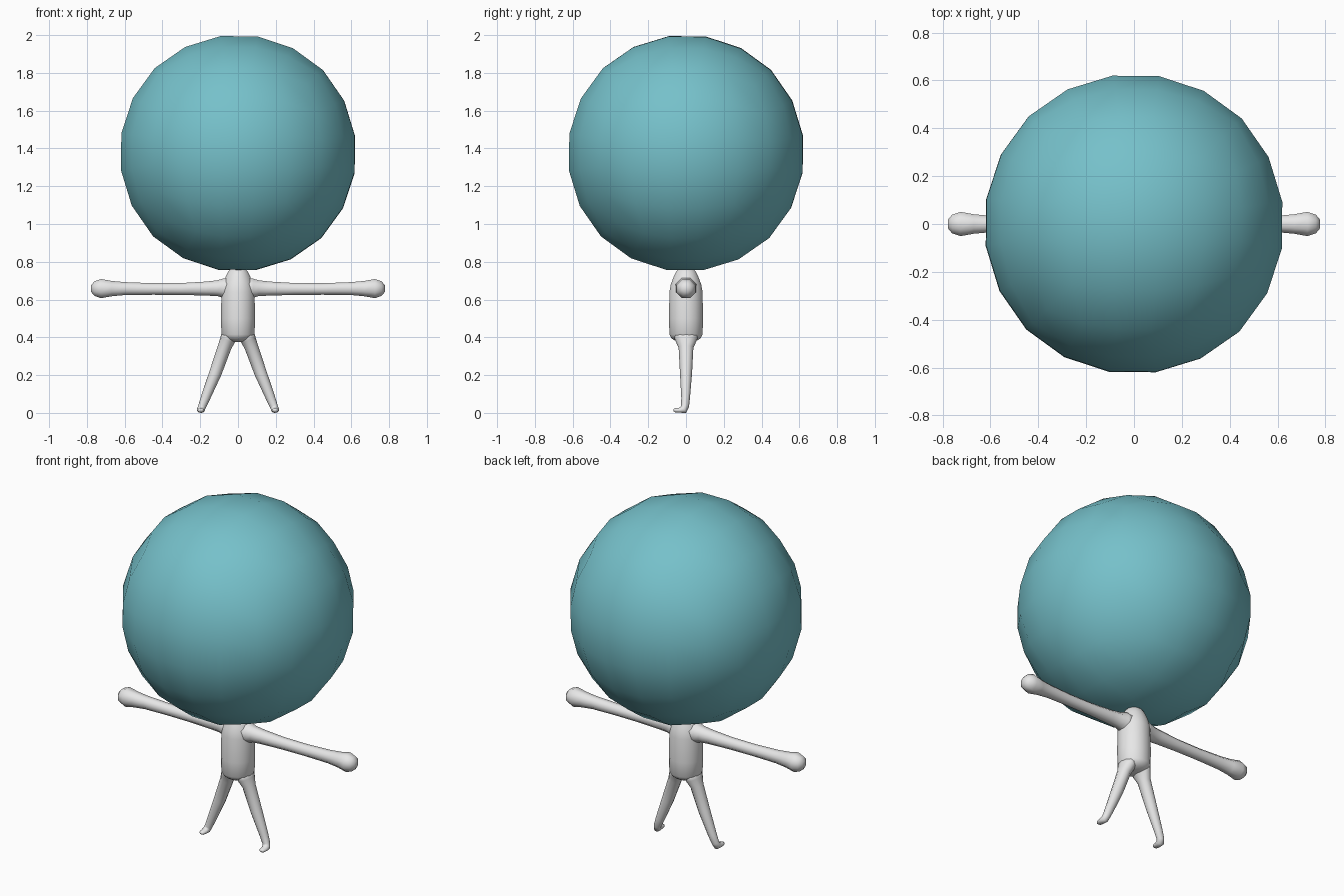
import bpy, bmesh, math
from mathutils import Vector, Euler

cube = bpy.data.objects.get("Cube")
if cube:
    bpy.data.objects.remove(cube, do_unlink=True)


def material(name, rgb):
    m = bpy.data.materials.new(name)
    m.use_nodes = True
    m.diffuse_color = (*rgb, 1)
    m.node_tree.nodes["Principled BSDF"].inputs["Base Color"].default_value = (*rgb, 1)
    return m


teal = material("teal", (0.18, 0.53, 0.59))
grey = material("pale grey", (0.8, 0.8, 0.8))


def finish(bm, name, mat):
    bmesh.ops.recalc_face_normals(bm, faces=bm.faces)
    for f in bm.faces:
        f.smooth = True
    mesh = bpy.data.meshes.new(name)
    bm.to_mesh(mesh)
    bm.free()
    mesh.materials.append(mat)
    obj = bpy.data.objects.new(name, mesh)
    bpy.context.collection.objects.link(obj)
    return obj


def loft(name, rings, sides, mat, mirror=1):
    """Tube through rings of (centre, radius along y or z, radius across)."""
    bm = bmesh.new()
    centres = [Vector((c[0] * mirror, c[1], c[2])) for c, _, _ in rings]
    loops = []
    for i, (c, ra, rb) in enumerate(rings):
        ahead = centres[min(i + 1, len(rings) - 1)]
        t = (ahead - centres[max(i - 1, 0)]).normalized()
        across = Vector((0, 1, 0)).cross(t).normalized()
        side = t.cross(across)
        angles = [math.tau * (k + 0.5) / sides for k in range(sides)]
        loops.append([bm.verts.new(centres[i] + side * ra * math.cos(a)
                                   + across * rb * math.sin(a)) for a in angles])
    for a, b in zip(loops, loops[1:]):
        for k in range(sides):
            n = (k + 1) % sides
            bm.faces.new((a[k], a[n], b[n], b[k]))
    bm.faces.new(loops[0])
    bm.faces.new(loops[-1])
    return finish(bm, name, mat)


# Giant round head: a cube grid pushed out to a sphere
STEPS, RADIUS = 5, 0.633
bm = bmesh.new()
bmesh.ops.create_cube(bm, size=2)
bmesh.ops.subdivide_edges(bm, edges=bm.edges[:], cuts=STEPS - 1, use_grid_fill=True)
for v in bm.verts:
    v.co = Vector([math.tan(c * math.pi / 4) for c in v.co]).normalized() * RADIUS
head = finish(bm, "head", teal)
head.location.z = 1.375
head.rotation_euler = Euler([math.radians(a) for a in (-0.6, 0.6, -0.6)])

# Torso with rounded hips and sloping shoulders
profile = [(0.375, 0.035), (0.383, 0.06), (0.395, 0.078), (0.415, 0.09), (0.5, 0.091),
           (0.64, 0.09), (0.68, 0.082), (0.72, 0.067), (0.75, 0.052), (0.77, 0.03)]
loft("torso", [((0, 0, z), r, r) for z, r in profile], 16, grey)

# Arms with ball hands: x, height, radius
arm = [(0.03, 0.66, 0.065), (0.08, 0.66, 0.055), (0.11, 0.66, 0.045), (0.17, 0.658, 0.04),
       (0.3, 0.656, 0.034), (0.45, 0.656, 0.033), (0.6, 0.658, 0.037),
       (0.67, 0.658, 0.044), (0.725, 0.658, 0.055), (0.76, 0.658, 0.042), (0.777, 0.658, 0.02)]

# Legs bending forward into small feet: centre, depth radius, width radius
leg = [((0.038, 0, 0.43), 0.07, 0.045), ((0.056, 0, 0.385), 0.058, 0.04),
       ((0.072, 0, 0.345), 0.039, 0.036), ((0.12, 0, 0.21), 0.032, 0.033),
       ((0.172, -0.002, 0.08), 0.023, 0.025), ((0.19, -0.005, 0.035), 0.021, 0.021),
       ((0.196, -0.013, 0.018), 0.022, 0.021), ((0.197, -0.035, 0.014), 0.013, 0.02),
       ((0.197, -0.055, 0.014), 0.012, 0.017), ((0.197, -0.066, 0.015), 0.006, 0.009)]

for label, s in (("left", 1), ("right", -1)):
    loft(label + "_arm", [((x, 0, z), r, r) for x, z, r in arm], 8, grey, s)

# Legs use a frame swept along x so that it stays steady through the bend
for label, s in (("left", 1), ("right", -1)):
    bm = bmesh.new()
    loops = []
    for i, (c, depth, width) in enumerate(leg):
        t = Vector(leg[min(i + 1, len(leg) - 1)][0]) - Vector(leg[max(i - 1, 0)][0])
        side = Vector((1, 0, 0)).cross(t).normalized()
        across = t.cross(side).normalized()
        loop = []
        for k in range(12):
            a = math.tau * k / 12
            p = Vector(c) + side * depth * math.cos(a) + across * width * math.sin(a)
            loop.append(bm.verts.new((p.x * s, p.y, max(p.z, 0))))
        loops.append(loop)
    for a, b in zip(loops, loops[1:]):
        for k in range(12):
            n = (k + 1) % 12
            bm.faces.new((a[k], a[n], b[n], b[k]))
    bm.faces.new(loops[0])
    bm.faces.new(loops[-1])
    finish(bm, label + "_leg", grey)
